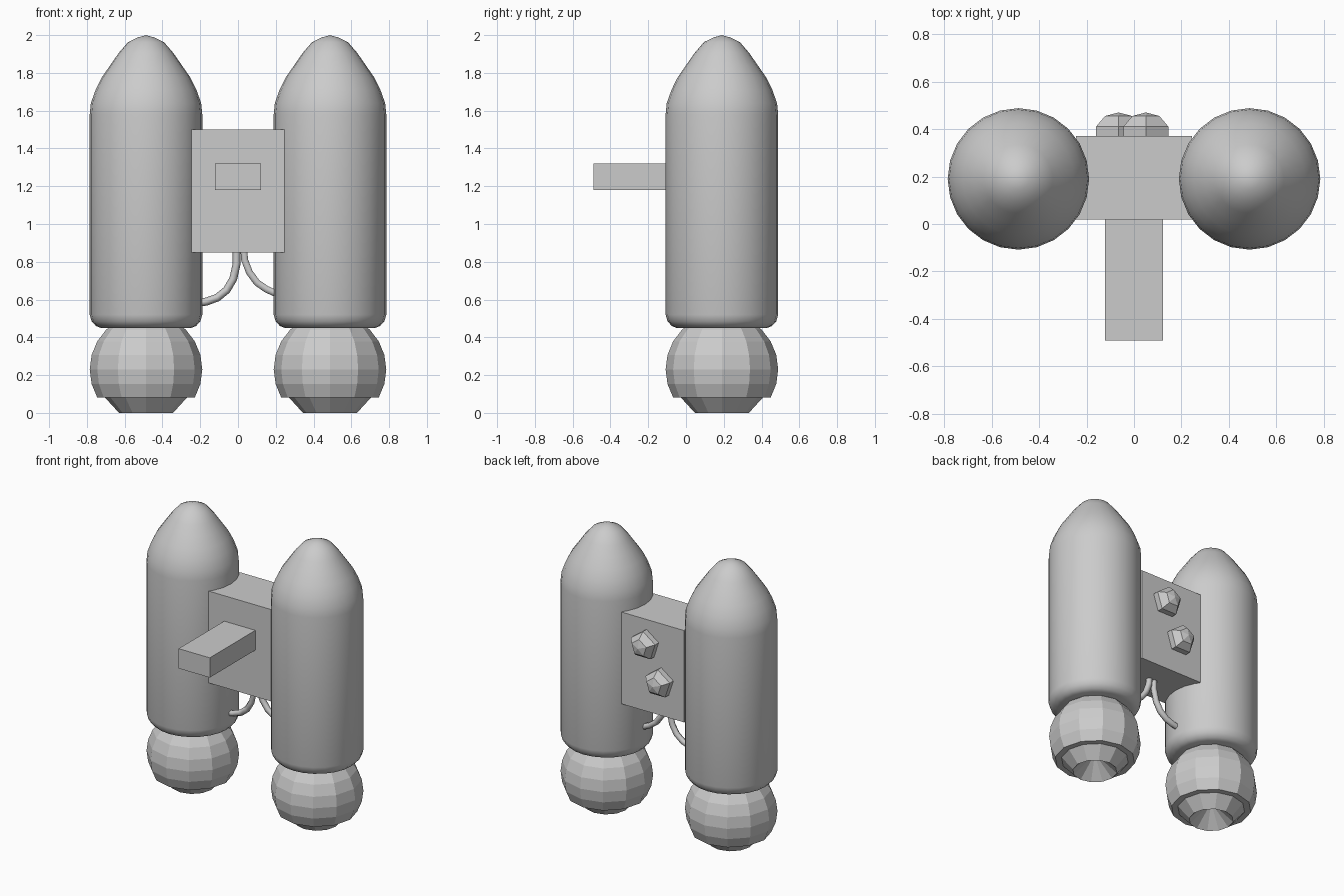
import bpy, bmesh
from math import sin, cos, pi, radians

if "Cube" in bpy.data.objects:
    bpy.data.objects.remove(bpy.data.objects["Cube"])

TX, TY = 0.487, 0.19      # tank axis


def finish(name, bm, smooth=None):
    bmesh.ops.remove_doubles(bm, verts=bm.verts, dist=1e-5)
    bmesh.ops.recalc_face_normals(bm, faces=bm.faces)
    me = bpy.data.meshes.new(name)
    bm.to_mesh(me)
    bm.free()
    ob = bpy.data.objects.new(name, me)
    bpy.context.collection.objects.link(ob)
    if smooth:
        bpy.ops.object.select_all(action='DESELECT')
        ob.select_set(True)
        bpy.context.view_layer.objects.active = ob
        bpy.ops.object.shade_smooth_by_angle(angle=radians(smooth))
    return ob


def lathe(name, profile, sides, loc, smooth=None, phase=0.0):
    """Revolve (radius, height) points about z."""
    bm = bmesh.new()
    rings = [[bm.verts.new((r * cos(phase + 2 * pi * i / sides),
                            r * sin(phase + 2 * pi * i / sides), z))
              for i in range(sides)] if r > 0 else [bm.verts.new((0, 0, z))] * sides
             for r, z in profile]
    for a, b in zip(rings, rings[1:]):
        for i in range(sides):
            j = (i + 1) % sides
            bm.faces.new(list(dict.fromkeys((a[i], a[j], b[j], b[i]))))
    ob = finish(name, bm, smooth)
    ob.location = loc
    return ob


def box(name, lo, hi):
    bm = bmesh.new()
    bmesh.ops.create_cube(bm, size=1)
    for v in bm.verts:
        v.co = [(l + h) / 2 + c * (h - l) for l, h, c in zip(lo, hi, v.co)]
    return finish(name, bm)


def hose(name, points):
    cu = bpy.data.curves.new(name, 'CURVE')
    cu.dimensions = '3D'
    cu.bevel_depth = 0.021
    cu.bevel_resolution = 1
    cu.use_fill_caps = True
    sp = cu.splines.new('POLY')
    sp.points.add(len(points) - 1)
    for p, (x, z) in zip(sp.points, points):
        p.co = (x, TY, z, 1)
    ob = bpy.data.objects.new(name, cu)
    bpy.context.collection.objects.link(ob)


tank_profile = [(0, 0.45), (0.24, 0.45), (0.265, 0.46), (0.288, 0.485), (0.298, 0.52),
                (0.298, 1.58), (0.292, 1.64), (0.267, 1.71), (0.235, 1.775),
                (0.19, 1.84), (0.145, 1.905), (0.095, 1.963), (0.045, 1.987), (0, 2.0)]

# Ball-shaped booster cut open below, with a hollow cone nozzle
ball_profile = [(0.298 * cos(radians(a)), 0.23 + 0.298 * sin(radians(a)))
                for a in range(75, -31, -15)]
ball_profile = [(0, 0.528)] + ball_profile + [(0.217, 0.081), (0.143, 0), (0, 0.13)]

for side, s in (("left", -1), ("right", 1)):
    lathe(side + "_tank", tank_profile, 24, (s * TX, TY, 0), 40)
    lathe(side + "_booster", ball_profile, 12, (s * TX, TY, 0))

# Central housing and forward handle
box("housing", (-0.245, 0.02, 0.85), (0.245, 0.37, 1.5))
box("handle", (-0.122, -0.49, 1.18), (0.122, 0.03, 1.32))

# Faceted knobs on the back
for name, x, z in (("upper_knob", 0.05, 1.33), ("lower_knob", -0.065, 1.09)):
    knob = lathe(name, [(0, -0.01), (0.1, -0.01), (0.1, 0.04), (0.06, 0.085), (0, 0.1)],
                 5, (x, 0.37, z), phase=-pi / 2)
    knob.rotation_euler = (-pi / 2, 0, 0)

# Fuel hoses from housing to tanks
hose("left_hose", [(-0.007, 0.88), (-0.007, 0.79), (-0.025, 0.71), (-0.06, 0.65),
                   (-0.11, 0.61), (-0.165, 0.59), (-0.22, 0.58)])
hose("right_hose", [(0.03, 0.88), (0.035, 0.81), (0.06, 0.745), (0.1, 0.69),
                    (0.15, 0.655), (0.19, 0.637), (0.22, 0.63)])
